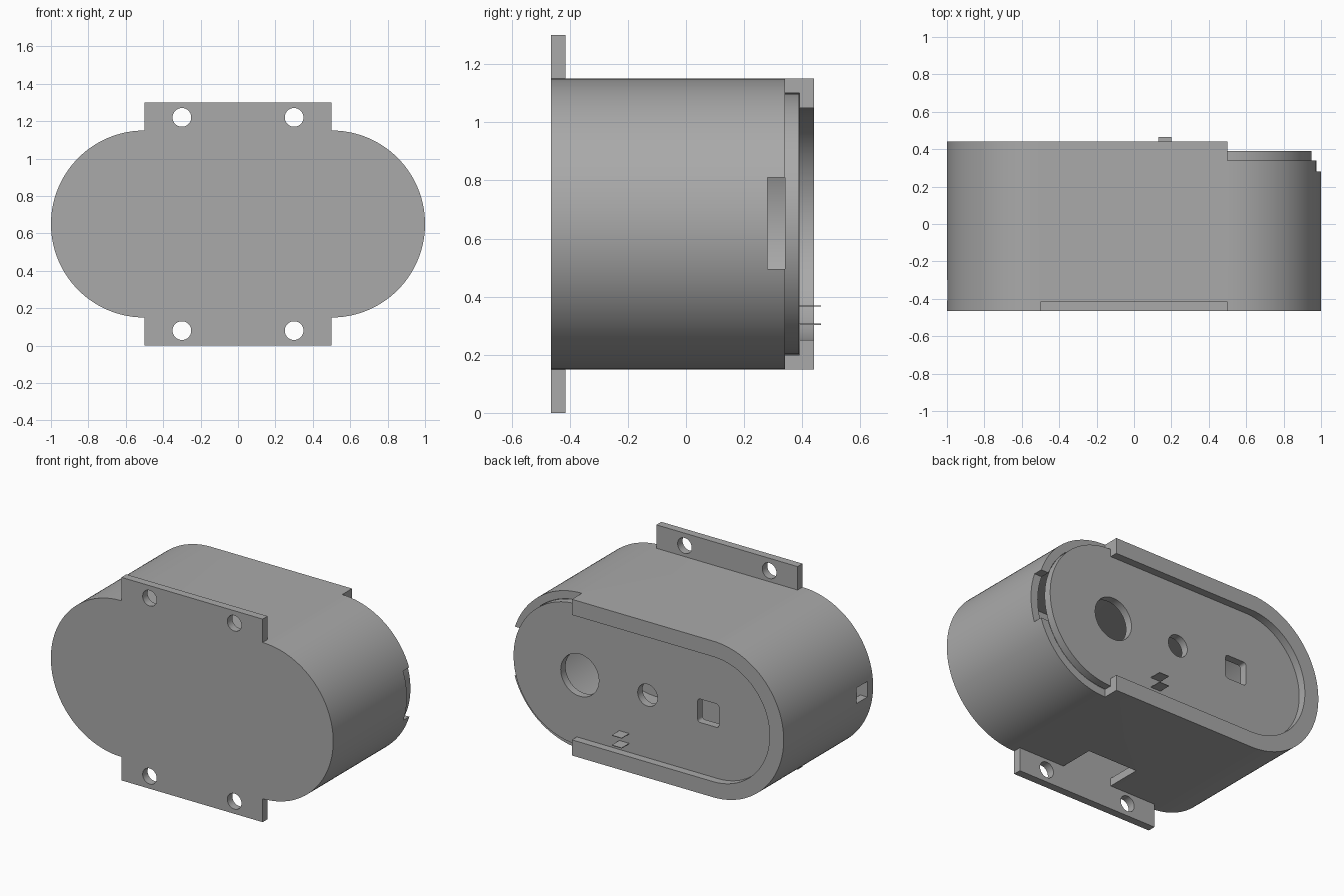
import bpy, bmesh, math

cube = bpy.data.objects.get("Cube")
if cube:
    bpy.data.objects.remove(cube, do_unlink=True)

MID = 0.65    # height of the case axis
HALF = 0.5    # half length of the straight section
FRONT, BACK, WALL = -0.465, 0.44, 0.05

grey = bpy.data.materials.new("plain_grey")
grey.use_nodes = True
grey.diffuse_color = (0.4, 0.4, 0.4, 1)
grey.node_tree.nodes["Principled BSDF"].inputs["Base Color"].default_value = (0.4, 0.4, 0.4, 1)


def prism(name, outline, y0, y1):
    """Extrude an (x, z) outline from y0 to y1."""
    bm = bmesh.new()
    face = bm.faces.new([bm.verts.new((x, y0, z)) for x, z in outline])
    new = bmesh.ops.extrude_face_region(bm, geom=[face])["geom"]
    verts = [v for v in new if isinstance(v, bmesh.types.BMVert)]
    bmesh.ops.translate(bm, verts=verts, vec=(0, y1 - y0, 0))
    bmesh.ops.recalc_face_normals(bm, faces=bm.faces)
    mesh = bpy.data.meshes.new(name)
    bm.to_mesh(mesh)
    bm.free()
    mesh.materials.append(grey)
    obj = bpy.data.objects.new(name, mesh)
    bpy.context.collection.objects.link(obj)
    return obj


def rounded(w, h, r, cx=0, cz=MID, n=12):
    """Outline of a rectangle with rounded corners."""
    pts = []
    for k, (sx, sz) in enumerate([(1, 1), (-1, 1), (-1, -1), (1, -1)]):
        for i in range(n + 1):
            a = math.pi / 2 * (k + i / n)
            pts.append((cx + sx * (w - r) + r * math.cos(a),
                        cz + sz * (h - r) + r * math.sin(a)))
    return pts


def stadium(name, r, y0, y1, n=64):
    pts = []
    for side in (0, 1):
        cx = -HALF if side else HALF
        for i in range(n + 1):
            a = -math.pi / 2 + math.pi * (side + i / n)
            pts.append((cx + r * math.cos(a), MID + r * math.sin(a)))
    return prism(name, pts, y0, y1)


def circle(name, x, z, r, y0, y1, n=48):
    return prism(name, [(x + r * math.cos(math.tau * i / n), z + r * math.sin(math.tau * i / n))
                        for i in range(n)], y0, y1)


def box(name, x0, x1, y0, y1, z0, z1):
    return prism(name, [(x0, z0), (x1, z0), (x1, z1), (x0, z1)], y0, y1)


def combine(target, tools, operation="DIFFERENCE"):
    """Apply booleans one by one and remove the tools."""
    for tool in tools:
        tool.hide_render = True
        mod = target.modifiers.new("cut", "BOOLEAN")
        mod.operation, mod.object, mod.solver = operation, tool, "EXACT"
        bpy.context.view_layer.update()
        deps = bpy.context.evaluated_depsgraph_get()
        mesh = bpy.data.meshes.new_from_object(target.evaluated_get(deps))
        target.modifiers.clear()
        target.data = mesh
        bpy.data.objects.remove(tool, do_unlink=True)


# Case: oval shell joined to the mounting plate
case = stadium("case", 0.5, FRONT, BACK)
plate = box("plate", -HALF, HALF, FRONT, FRONT + WALL, 0, 2 * MID)
combine(case, [plate], "UNION")

# Cavity with lid slot, rim opening and the open sliding end
cuts = [stadium("cavity", 0.45, FRONT + WALL, 0.39),
        stadium("rim_opening", 0.40, 0.36, 0.6),
        box("open_end", HALF, 1.2, 0.34, 0.6, 0, 1.4)]

# Finger notch, side cable hole and bottom cable slot
cuts += [box("finger_notch", 0.85, 1.1, 0.28, 0.36, 0.495, 0.81),
         box("side_hole", -1.1, -0.85, -0.41, -0.30, 0.60, 0.70),
         box("bottom_slot", -0.175, 0.175, FRONT + WALL, -0.19, 0.1, 0.3)]

# Screw holes in both tabs
for x in (-0.3, 0.3):
    for z in (0.08, 2 * MID - 0.08):
        cuts.append(circle("screw_hole", x, z, 0.05, -0.6, -0.3))
combine(case, cuts)

# Sliding lid with two round holes and a rounded square hole
lid = stadium("sliding_lid", 0.449, 0.34, 0.389)
combine(lid, [circle("large_hole", 0.48, MID, 0.135, 0.2, 0.6),
              circle("small_hole", 0, MID, 0.07, 0.2, 0.6),
              prism("square_hole", rounded(0.075, 0.075, 0.018, -0.43), 0.2, 0.6)])

# Two thin fins on the lid
fins = [box("lid_fin", 0.13, 0.20, 0.38, 0.465, z - 0.002, z + 0.002) for z in (0.305, 0.368)]

# Smooth the curved walls and keep edges sharp
bpy.ops.object.select_all(action="DESELECT")
for obj in [case, lid] + fins:
    obj.select_set(True)
bpy.context.view_layer.objects.active = case
bpy.ops.object.shade_smooth_by_angle(angle=math.radians(30))
